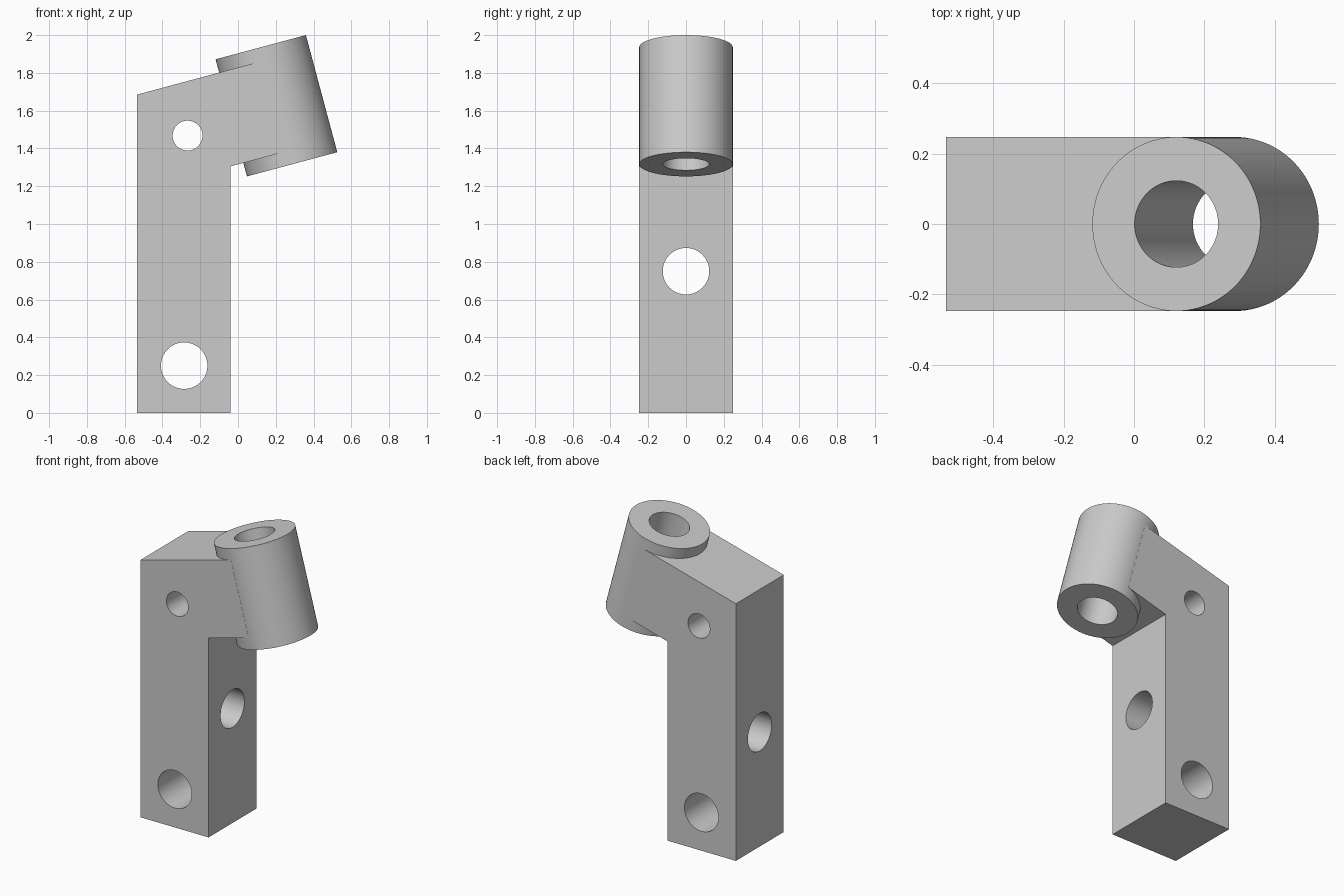
import bpy, bmesh, math
from mathutils import Matrix, Vector

if "Cube" in bpy.data.objects:
    bpy.data.objects.remove(bpy.data.objects["Cube"])

R = 0.2475                      # half width of the bar and radius of the sleeve
TILT = math.radians(15)
SLEEVE = Vector((0.2035, 0, 1.626))
LENGTH = 0.6416

grey = bpy.data.materials.new("light grey")
grey.diffuse_color = (0.6, 0.6, 0.6, 1)
grey.use_nodes = True
grey.node_tree.nodes["Principled BSDF"].inputs["Base Color"].default_value = grey.diffuse_color


def make_object(name, bm):
    bmesh.ops.recalc_face_normals(bm, faces=bm.faces)
    mesh = bpy.data.meshes.new(name)
    bm.to_mesh(mesh)
    bm.free()
    mesh.materials.append(grey)
    obj = bpy.data.objects.new(name, mesh)
    bpy.context.collection.objects.link(obj)
    return obj


def cylinder(name, radius, length, centre, rotation, segments=96):
    bm = bmesh.new()
    bmesh.ops.create_cone(bm, cap_ends=True, segments=segments, radius1=radius,
                          radius2=radius, depth=length,
                          matrix=Matrix.Translation(centre) @ rotation)
    return make_object(name, bm)


def combine(target, tool, operation):
    mod = target.modifiers.new(operation.lower(), 'BOOLEAN')
    mod.operation, mod.solver, mod.object = operation, 'EXACT', tool
    tool.hide_render = True
    bpy.context.view_layer.objects.active = target
    bpy.ops.object.modifier_apply(modifier=mod.name)
    bpy.data.objects.remove(tool)


# Upright bar with a sloping arm that ends inside the sleeve
slope = math.tan(TILT)
left, right = -0.535, -0.04
top_z, under_z = 1.685, 1.305
end_top, end_under = 0.121, 0.251
profile = [(left, 0), (right, 0), (right, under_z),
           (end_under, under_z + (end_under - right) * slope),
           (end_top, top_z + (end_top - left) * slope), (left, top_z)]
bm = bmesh.new()
face = bm.faces.new([bm.verts.new((x, -R, z)) for x, z in profile])
ext = bmesh.ops.extrude_face_region(bm, geom=[face])
bmesh.ops.translate(bm, vec=(0, 2 * R, 0),
                    verts=[v for v in ext['geom'] if isinstance(v, bmesh.types.BMVert)])
bracket = make_object("bracket", bm)

# Tilted sleeve at the end of the arm
tilt = Matrix.Rotation(-TILT, 4, 'Y')
combine(bracket, cylinder("sleeve", R, LENGTH, SLEEVE, tilt), 'UNION')

# Sleeve bore, two cross holes and one side hole
across = Matrix.Rotation(math.pi / 2, 4, 'X')
sideways = Matrix.Rotation(math.pi / 2, 4, 'Y')
for name, radius, length, centre, rotation in (
        ("sleeve_bore", 0.123, 1.0, SLEEVE, tilt),
        ("lower_hole", 0.123, 1.0, Vector((-0.285, 0, 0.25)), across),
        ("upper_hole", 0.079, 1.0, Vector((-0.267, 0, 1.468)), across),
        ("side_hole", 0.123, 1.0, Vector((-0.2875, 0, 0.75)), sideways)):
    combine(bracket, cylinder(name, radius, length, centre, rotation, 64), 'DIFFERENCE')

# Smooth round walls, sharp rims
bpy.ops.object.select_all(action='DESELECT')
bracket.select_set(True)
bpy.context.view_layer.objects.active = bracket
bpy.ops.object.shade_smooth_by_angle(angle=math.radians(30))
